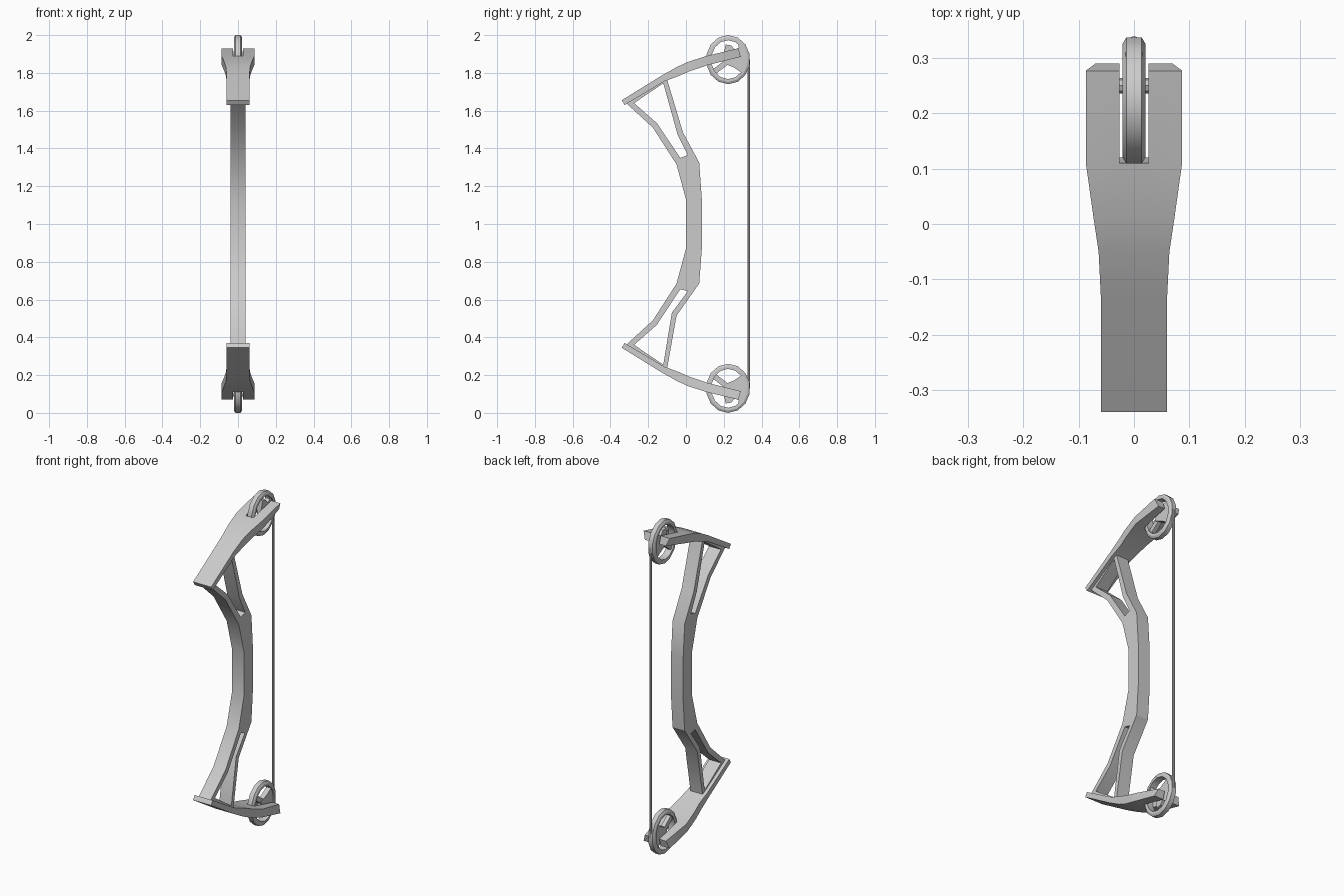
import bpy, bmesh, math

if "Cube" in bpy.data.objects:
    bpy.data.objects.remove(bpy.data.objects["Cube"], do_unlink=True)

grey = bpy.data.materials.new("matte grey")
grey.use_nodes = True
colour = (0.6, 0.6, 0.6, 1)
grey.diffuse_color = colour
grey.node_tree.nodes["Principled BSDF"].inputs["Base Color"].default_value = colour


def finish(name, bm):
    bmesh.ops.recalc_face_normals(bm, faces=bm.faces)
    mesh = bpy.data.meshes.new(name)
    bm.to_mesh(mesh)
    bm.free()
    mesh.materials.append(grey)
    obj = bpy.data.objects.new(name, mesh)
    bpy.context.collection.objects.link(obj)
    bpy.ops.object.select_all(action="DESELECT")
    obj.select_set(True)
    bpy.context.view_layer.objects.active = obj
    bpy.ops.object.shade_smooth_by_angle(angle=math.radians(30))
    return obj


def thicken(bm, half):
    """Extrude flat side faces across the full width."""
    out = bmesh.ops.extrude_face_region(bm, geom=bm.faces[:])
    for v in out["geom"]:
        if isinstance(v, bmesh.types.BMVert):
            v.co.x = half


def plate(name, half, outline):
    bm = bmesh.new()
    bm.faces.new([bm.verts.new((-half, y, z)) for y, z in outline])
    thicken(bm, half)
    return finish(name, bm)


# Riser: two forked frames joined by a curved grip
def fork(bm, outer, inner):
    o = [bm.verts.new((-0.04, y, z)) for y, z in outer]
    i = [bm.verts.new((-0.04, y, z)) for y, z in inner]
    for k in range(len(o)):
        n = (k + 1) % len(o)
        bm.faces.new((o[k], o[n], i[n], i[k]))
    return o[2], o[3]


bm = bmesh.new()
top_front, top_back = fork(
    bm,
    [(-.315, 1.638), (-.175, 1.51), (-.05, 1.315), (.07, 1.325), (-.016, 1.485), (-.1, 1.765)],
    [(-.275, 1.64), (-.155, 1.535), (-.03, 1.35), (.01, 1.365), (-.045, 1.475), (-.12, 1.745)])
low_front, low_back = fork(
    bm,
    [(-.315, .362), (-.175, .49), (-.05, .685), (.07, .685), (-.05, .515), (-.1, .235)],
    [(-.275, .36), (-.155, .465), (-.03, .655), (.01, .645), (-.075, .53), (-.12, .255)])
grip = [(bm.verts.new((-0.04, 0, z)), bm.verts.new((-0.04, 0.084, z))) for z in (1.13, 0.87)]
rows = [(top_front, top_back)] + grip + [(low_front, low_back)]
for (a, b), (c, d) in zip(rows, rows[1:]):
    bm.faces.new((a, b, d, c))
thicken(bm, 0.04)
finish("riser", bm)


# Limb: tapered board with a slot for the wheel
# each station: top y, top z, bottom y, bottom z, half width
STATIONS = [(-.34, 1.655, -.325, 1.63, .06), (-.13, 1.785, -.115, 1.755, .06),
            (-.05, 1.83, -.035, 1.785, .064), (.01, 1.858, .022, 1.81, .073),
            (.11, 1.89, .12, 1.843, .087), (.277, 1.93, .29, 1.885, .087)]
SLOT = 0.026


def limb(name, flip):
    bm = bmesh.new()
    grid = [[bm.verts.new((x, s[0], flip(s[1]))) for x in (-s[4], -SLOT, SLOT, s[4])]
            for s in STATIONS]
    for r, (a, b) in enumerate(zip(grid, grid[1:])):
        for c in range(3):
            if c == 1 and r == len(STATIONS) - 2:
                continue
            bm.faces.new((a[c], a[c + 1], b[c + 1], b[c]))
    out = bmesh.ops.extrude_face_region(bm, geom=bm.faces[:])
    for v in out["geom"]:
        if isinstance(v, bmesh.types.BMVert):
            s = min(STATIONS, key=lambda t: abs(t[0] - v.co.y))
            v.co.y, v.co.z = s[2], flip(s[3])
            # narrowed lower corners at the tip
            if s is STATIONS[-1] and abs(v.co.x) > SLOT + 0.01:
                v.co.x = math.copysign(0.07, v.co.x)
    finish(name, bm)


# Wheel: bevelled rim, cam plate, spoke and axle
def wheel(prefix, flip):
    section = [(0, -.014), (0, .014), (-.012, .021), (-.027, .021),
               (-.027, -.021), (-.012, -.021)]
    sides = 14
    bm = bmesh.new()
    rings = []
    for k in range(sides):
        a = math.tau * (k + 0.5) / sides + math.pi / 2 - math.pi / sides
        rings.append([bm.verts.new((x, .223 + (.117 + dr) * math.cos(a),
                                    flip(1.87 + (.13 + dr) * math.sin(a))))
                      for dr, x in section])
    for k in range(sides):
        p, q = rings[k], rings[(k + 1) % sides]
        for j in range(len(section)):
            n = (j + 1) % len(section)
            bm.faces.new((p[j], p[n], q[n], q[j]))
    finish(prefix + "_wheel_rim", bm)

    cam = [(.27, 1.98), (.31, 1.955), (.33, 1.9), (.33, 1.82), (.305, 1.795), (.25, 1.83),
           (.2, 1.85), (.2, 1.9), (.21, 1.95), (.24, 1.945), (.26, 1.92), (.28, 1.935)]
    spoke = [(.125, 1.805), (.145, 1.785), (.23, 1.85), (.215, 1.875)]
    plate(prefix + "_cam_plate", 0.015, [(y, flip(z)) for y, z in cam])
    plate(prefix + "_wheel_spoke", 0.012, [(y, flip(z)) for y, z in spoke])
    axle = [(.25 + .014 * math.cos(math.tau * k / 8),
             flip(1.9 + .014 * math.sin(math.tau * k / 8))) for k in range(8)]
    plate(prefix + "_axle", 0.05, axle)


for prefix, flip in (("upper", lambda z: z), ("lower", lambda z: 2 - z)):
    limb(prefix + "_limb", flip)
    wheel(prefix, flip)

# String between the wheels
bm = bmesh.new()
bmesh.ops.create_cone(bm, cap_ends=True, segments=8, radius1=0.007, radius2=0.007, depth=1.74)
bmesh.ops.translate(bm, verts=bm.verts, vec=(0, 0.333, 1))
finish("string", bm)
